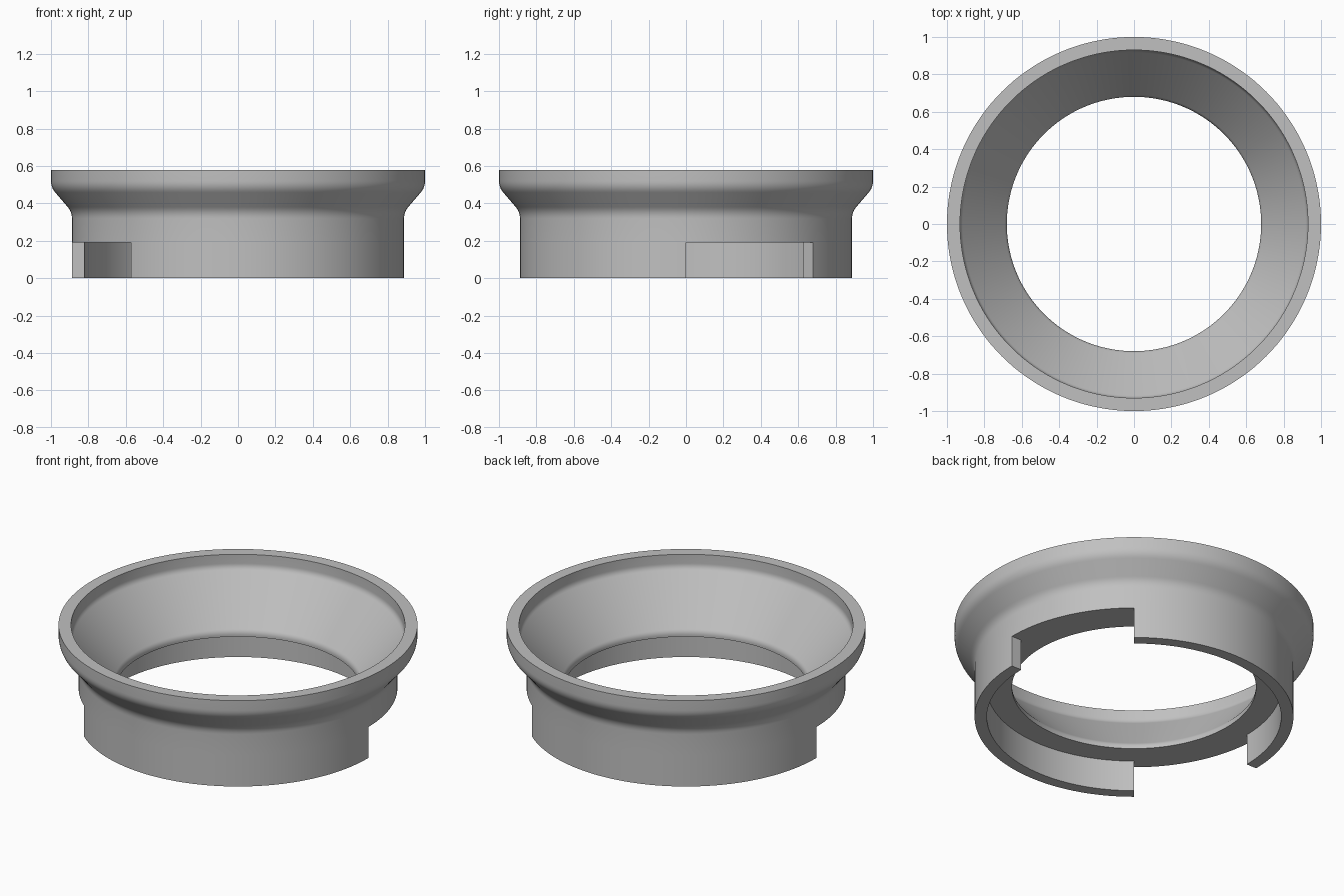
import bpy
import bmesh
from math import cos, sin, atan2, degrees, tau
from mathutils import Vector

SEGMENTS = 144
LEDGE_Z = 0.19
HOLE_R, SKIRT_IN, SKIRT_OUT = 0.68, 0.82, 0.888

cube = bpy.data.objects.get("Cube")
if cube:
    bpy.data.objects.remove(cube, do_unlink=True)

grey = bpy.data.materials.new("plain grey")
grey.use_nodes = True
colour = (0.53, 0.53, 0.53, 1)
grey.diffuse_color = colour
grey.node_tree.nodes["Principled BSDF"].inputs["Base Color"].default_value = colour


def rounded(before, corner, after, length, steps=6):
    """Points that round a profile corner, starting `length` away from it."""
    b, c, a = Vector(before), Vector(corner), Vector(after)
    p = c + (b - c).normalized() * length
    q = c + (a - c).normalized() * length
    return [p * (1 - t) ** 2 + c * 2 * t * (1 - t) + q * t * t
            for t in (i / steps for i in range(steps + 1))]


# Closed wall profile as (radius, height): outside, rim, funnel, ledge
low_out, high_out = (SKIRT_OUT, 0.355), (1, 0.485)
high_in, low_in = (0.93, 0.505), (HOLE_R, 0.218)
ledge_out, ledge_in = (SKIRT_OUT, LEDGE_Z), (HOLE_R, LEDGE_Z)
rim_out, rim_in = (1, 0.58), (0.93, 0.58)
profile = [ledge_out]
profile += rounded(ledge_out, low_out, high_out, 0.035)
profile += rounded(low_out, high_out, rim_out, 0.035)
profile += [rim_out, rim_in]
profile += rounded(rim_in, high_in, low_in, 0.02)
profile += rounded(high_in, low_in, ledge_in, 0.018)
profile += [ledge_in, (SKIRT_IN, LEDGE_Z)]

# Funnel body: the profile revolved
bm = bmesh.new()
rings = []
for s in range(SEGMENTS):
    a = tau * s / SEGMENTS
    rings.append([bm.verts.new((r * cos(a), r * sin(a), z)) for r, z in profile])
for s in range(SEGMENTS):
    here, there = rings[s], rings[(s + 1) % SEGMENTS]
    for i in range(len(profile)):
        j = (i + 1) % len(profile)
        bm.faces.new((here[i], there[i], there[j], here[j]))
bmesh.ops.recalc_face_normals(bm, faces=bm.faces)


# Skirt: the outer ledge drawn down, leaving two opposite notches
def in_skirt(face):
    c = face.calc_center_median()
    on_ledge = abs(c.z - LEDGE_Z) < 0.001 and c.xy.length > SKIRT_IN
    return on_ledge and degrees(atan2(c.y, c.x)) % 180 > 50


ledge = [f for f in bm.faces if in_skirt(f)]
new = bmesh.ops.extrude_face_region(bm, geom=ledge)["geom"]
for v in new:
    if isinstance(v, bmesh.types.BMVert):
        v.co.z = 0
leftover = [f for f in ledge if f.is_valid
            and all(abs(v.co.z - LEDGE_Z) < 0.001 for v in f.verts)]
if leftover:
    bmesh.ops.delete(bm, geom=leftover, context="FACES_ONLY")
bmesh.ops.recalc_face_normals(bm, faces=bm.faces)

mesh = bpy.data.meshes.new("funnel_ring")
bm.to_mesh(mesh)
bm.free()
mesh.materials.append(grey)
ring = bpy.data.objects.new("funnel_ring", mesh)
bpy.context.collection.objects.link(ring)
bpy.ops.object.select_all(action="DESELECT")
ring.select_set(True)
bpy.context.view_layer.objects.active = ring
bpy.ops.object.shade_smooth_by_angle(angle=0.5)
